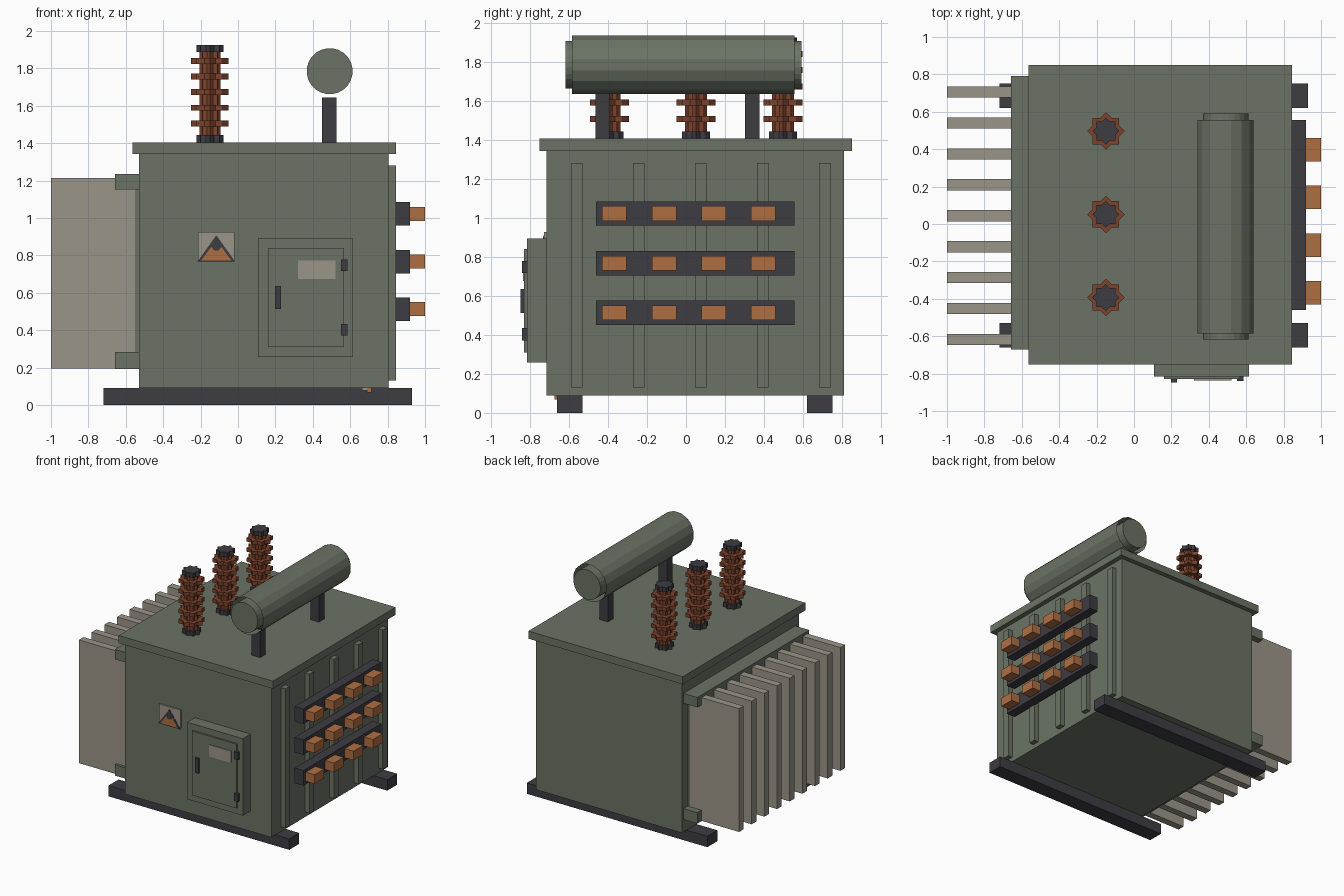
import bpy, bmesh, math
from mathutils import Vector

cube = bpy.data.objects.get("Cube")
if cube:
    bpy.data.objects.remove(cube, do_unlink=True)


def material(name, r, g, b):
    m = bpy.data.materials.new(name)
    m.use_nodes = True
    m.diffuse_color = (r, g, b, 1)
    m.node_tree.nodes["Principled BSDF"].inputs["Base Color"].default_value = (r, g, b, 1)
    return m


GREEN = material("grey_green_paint", .147, .171, .13)
DARK = material("dark_steel", .048, .045, .054)
BEIGE = material("pale_grey", .33, .30, .25)
COPPER = material("copper", .43, .156, .055)
BROWN = material("brown_ceramic", .2, .055, .025)


def finish(name, bm, mat):
    bmesh.ops.recalc_face_normals(bm, faces=bm.faces)
    mesh = bpy.data.meshes.new(name)
    bm.to_mesh(mesh)
    bm.free()
    mesh.materials.append(mat)
    ob = bpy.data.objects.new(name, mesh)
    bpy.context.collection.objects.link(ob)
    return ob


def box(name, x, y, z, mat):
    """Box from (low, high) ranges on each axis."""
    bm = bmesh.new()
    bmesh.ops.create_cube(bm, size=1)
    for v in bm.verts:
        v.co = [(a + b) / 2 + c * (b - a) for (a, b), c in zip((x, y, z), v.co)]
    return finish(name, bm, mat)


def prism(name, points, depth, mat, capped=True):
    """Extrude a planar outline along a vector."""
    bm = bmesh.new()
    base = bm.faces.new([bm.verts.new(p) for p in points])
    out = bmesh.ops.extrude_face_region(bm, geom=[base])["geom"]
    top = [e for e in out if isinstance(e, bmesh.types.BMVert)]
    bmesh.ops.translate(bm, verts=top, vec=depth)
    if not capped:
        ends = [f for f in bm.faces if len(f.verts) > 4]
        bmesh.ops.delete(bm, geom=ends, context="FACES_ONLY")
    return finish(name, bm, mat)


def around(c, w=.06):
    return (c - w / 2, c + w / 2)


# Tank, lid and skids
box("tank", (-.53, .805), (-.715, .81), (.09, 1.345), GREEN)
box("lid", (-.565, .845), (-.75, .85), (1.342, 1.405), GREEN)
for name, y in (("front_skid", -.595), ("back_skid", .685)):
    box(name, (-.72, .93), around(y, .13), (0, .09), DARK)
box("earth_lug", (.69, .715), (-.675, -.65), (.068, .09), COPPER)
box("earth_pad", (.662, .69), (-.675, -.65), (.078, .09), BEIGE)

# Stiffening ribs on the terminal side
for i in range(5):
    box(f"side_rib_{i + 1}", (.8, .845), around(-.56 + i * .318), (.13, 1.28), GREEN)

# Terminal bars with copper blocks
for row, z in enumerate((.513, .767, 1.022)):
    box(f"terminal_bar_{row + 1}", (.84, .92), (-.46, .557), around(z, .125), DARK)
    for i in range(4):
        box(f"terminal_{row + 1}_{i + 1}", (.915, 1), around(-.367 + i * .2545, .126),
            around(z, .075), COPPER)

# Radiator headers, backing panel and fins
box("upper_header", (-.657, -.525), (-.67, .79), (1.153, 1.235), GREEN)
box("lower_header", (-.657, -.525), (-.67, .79), (.193, .283), GREEN)
box("radiator_panel", (-.555, -.525), (-.64, .73), (.2, 1.21), GREEN)
for i in range(9):
    box(f"radiator_fin_{i + 1}", (-1, -.55), around(-.617 + i * .1653), (.195, 1.213), BEIGE)


# Bushings: stacked eight-pointed prisms
def star(name, y, r, z0, z1, mat):
    pts = []
    for i in range(16):
        a, rad = i * math.pi / 8, r * (1 if i % 2 == 0 else .765)
        pts.append((-.15 + rad * math.cos(a), y + rad * math.sin(a), z0))
    return prism(name, pts, Vector((0, 0, z1 - z0)), mat)


for n, y in enumerate((-.393, .051, .497), 1):
    star(f"bushing_base_{n}", y, .072, 1.4, 1.443, DARK)
    star(f"bushing_core_{n}", y, .057, 1.44, 1.89, BROWN)
    star(f"bushing_cap_{n}", y, .072, 1.887, 1.925, DARK)
    for i in range(5):
        star(f"bushing_shed_{n}_{i + 1}", y, .1, *around(1.506 + i * .0835, .031), BROWN)


# Oil conservator: open shell around a longer inner drum, on two posts
def drum(name, sides, r, y0, y1, capped):
    pts = []
    for i in range(sides):
        a = (i + .5) * math.tau / sides
        pts.append((.49 + r * math.cos(a), y0, 1.785 + r * math.sin(a)))
    return prism(name, pts, Vector((0, y1 - y0, 0)), GREEN, capped)


drum("conservator_shell", 16, .153, -.585, .557, False)
drum("conservator_drum", 24, .123, -.618, .592, True)
for name, y in (("front_post", -.428), ("back_post", .34)):
    box(name, (.45, .527), around(y, .073), (1.4, 1.645), DARK)

# Control cabinet with door, handle, hinges and plate
box("cabinet", (.107, .615), (-.815, -.71), (.257, .893), GREEN)
box("cabinet_door", (.16, .567), (-.83, -.81), (.31, .84), GREEN)
box("door_handle", (.198, .23), (-.847, -.825), (.513, .636), DARK)
box("door_plate", (.322, .52), (-.836, -.828), (.675, .772), BEIGE)
for name, z in (("upper_hinge", .748), ("lower_hinge", .403)):
    box(name, (.552, .586), (-.84, -.81), around(z, .062), DARK)

# Warning sign: pale plate, dark triangle, copper triangle, dark mark
box("sign_plate", (-.214, -.018), (-.728, -.71), (.768, .926), BEIGE)


def sign_shape(name, outline, y, mat):
    pts = [(-.116 + x, y, .768 + z) for x, z in outline]
    return prism(name, pts, Vector((0, .003, 0)), mat)


sign_shape("sign_border", ((-.1, 0), (.1, 0), (0, .14)), -.73, DARK)
sign_shape("sign_triangle", ((-.08, .006), (.08, .006), (0, .115)), -.732, COPPER)
sign_shape("sign_mark", ((-.012, .058), (.012, .058), (.035, .09), (0, .135), (-.035, .09)),
           -.734, DARK)
